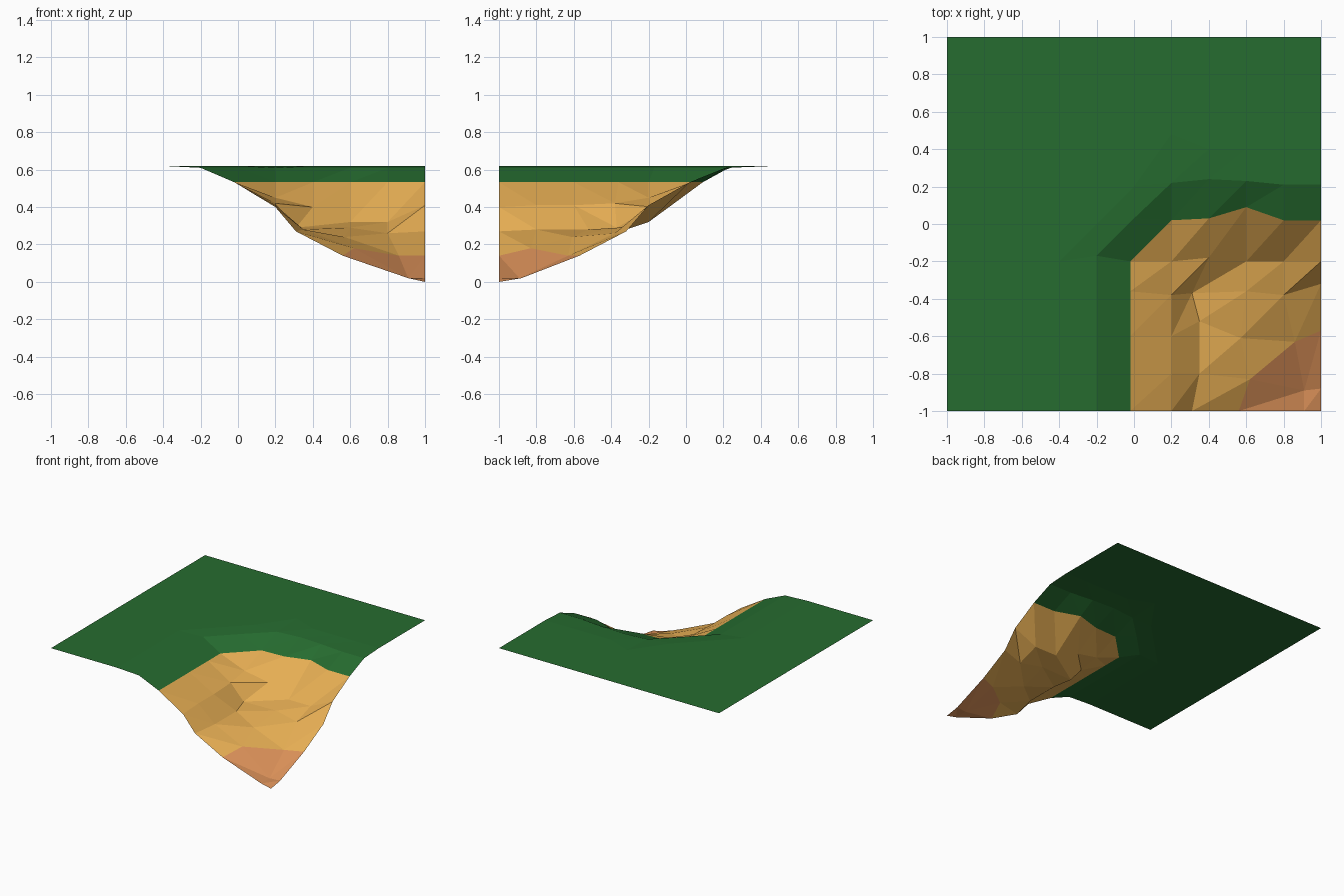
import bpy, bmesh

if "Cube" in bpy.data.objects:
    bpy.data.objects.remove(bpy.data.objects["Cube"])

TOP, LIP, RIM = 0.62, 0.61, 0.533      # plateau, grass lip, grass/sand line
AXIS = [-1, -.8, -.6, -.4, -.2, 0, .2, .4, .6, .8, 1]
N = len(AXIS)


def material(name, rgb):
    m = bpy.data.materials.new(name)
    m.diffuse_color = (*rgb, 1)
    m.use_nodes = True
    m.node_tree.nodes["Principled BSDF"].inputs["Base Color"].default_value = m.diffuse_color
    return m


# Base heights: flat plateau with an L-shaped lip running round the hollow
pts = {(i, j): [AXIS[i], AXIS[j], TOP] for i in range(N) for j in range(N)}
for j in range(5):
    pts[4, j][2] = LIP                 # left lip
    pts[5, j][0], pts[5, j][2] = -.02, RIM
pts[4, 4][1] = -.17
pts[5, 4][1] = -.2
pts[5, 3][1] = -.36
pts[5, 1][1] = -.83
pts[5, 5] = [0, .03, LIP]              # lip corner
pts[6, 7][1] = .48                     # slightly uneven grass behind the lip
for i, (lip_y, rim_y) in enumerate([(.22, .02), (.24, .03), (.23, .09),
                                    (.21, .02), (.21, .02)], 6):
    pts[i, 6] = [AXIS[i], lip_y, LIP]  # back lip
    pts[i, 5] = [AXIS[i], rim_y, RIM]

# Eroded sand slope, rows from back to front, x from 0.2 to 1
slope = [
    [(.20, -.20, .45), (.40, -.18, .40), (.60, -.20, .32), (.80, -.20, .32), (1, -.20, .41)],
    [(.20, -.38, .42), (.31, -.37, .29), (.60, -.36, .29), (.80, -.38, .26), (1, -.32, .27)],
    [(.20, -.60, .41), (.35, -.52, .28), (.57, -.61, .24), (.86, -.63, .14), (1, -.57, .14)],
    [(.20, -.80, .41), (.35, -.80, .28), (.62, -.83, .18), (.91, -.89, .02), (1, -.88, .02)],
    [(.20, -1, .40), (.31, -1, .27), (.56, -1, .14), (.91, -1, .02), (1, -1, 0)],
]
for r, row in enumerate(slope):
    for c, p in enumerate(row):
        pts[6 + c, 4 - r] = p

# Triangulated sheet, coloured by height
bm = bmesh.new()
v = {k: bm.verts.new(p) for k, p in pts.items()}
for i in range(N - 1):
    for j in range(N - 1):
        a, b, c, d = v[i, j], v[i + 1, j], v[i + 1, j + 1], v[i, j + 1]
        for tri in ((a, b, c), (a, c, d)):
            f = bm.faces.new(tri)
            zs = [q.co.z for q in tri]
            f.material_index = 0 if min(zs) > .53 else 2 if max(zs) < .19 else 1

mesh = bpy.data.meshes.new("terrain_corner")
bm.to_mesh(mesh)
bm.free()
for m in (material("grass_green", (.0194, .15, .029)),
          material("sand", (.79, .42, .087)),
          material("clay_orange", (.70, .28, .098))):
    mesh.materials.append(m)
obj = bpy.data.objects.new("terrain_corner", mesh)
bpy.context.collection.objects.link(obj)
